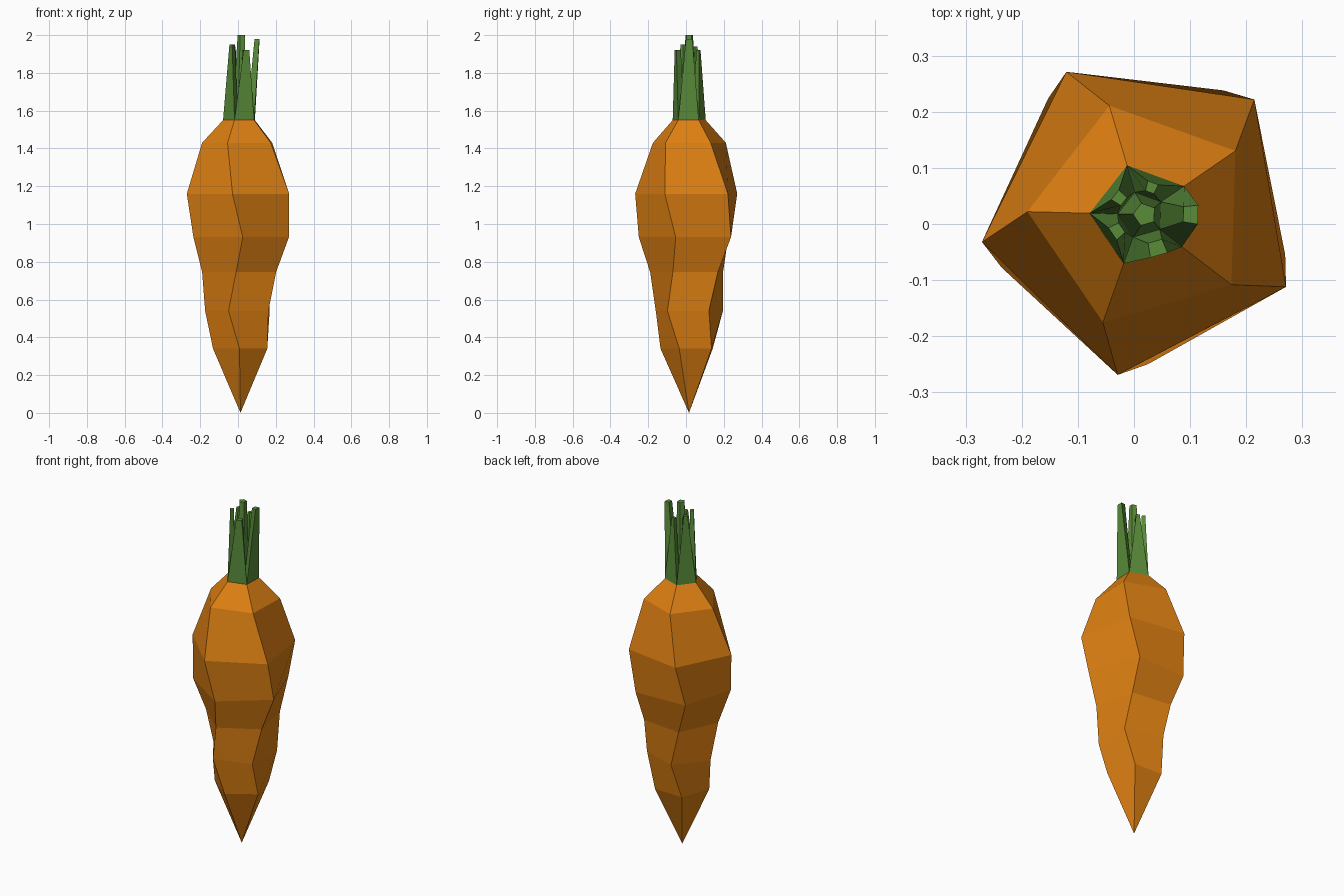
import bpy, bmesh
from math import cos, sin, radians
from mathutils import Vector

if "Cube" in bpy.data.objects:
    bpy.data.objects.remove(bpy.data.objects["Cube"])

SIDES = 5
AXIS = Vector((0.013, 0.016, 0))


def material(name, colour):
    mat = bpy.data.materials.new(name)
    mat.use_nodes = True
    mat.diffuse_color = colour
    mat.node_tree.nodes["Principled BSDF"].inputs["Base Color"].default_value = colour
    return mat


def finish(bm, name, mat):
    bmesh.ops.recalc_face_normals(bm, faces=bm.faces)
    mesh = bpy.data.meshes.new(name)
    bm.to_mesh(mesh)
    bm.free()
    mesh.materials.append(mat)
    obj = bpy.data.objects.new(name, mesh)
    bpy.context.collection.objects.link(obj)
    return obj


def polygon(radius, turn, z, centre=AXIS):
    angles = [radians(turn + k * 360 / SIDES) for k in range(SIDES)]
    return [Vector((centre.x + radius * cos(a), centre.y + radius * sin(a), z)) for a in angles]


def bridge(bm, lower, upper):
    n = len(lower)
    for k in range(n):
        j = (k + 1) % n
        bm.faces.new((lower[k], lower[j], upper[j], upper[k]))


def spike(name, base, top, mat):
    """Tapered stem from a base outline to a top outline."""
    bm = bmesh.new()
    lower = [bm.verts.new(p) for p in base]
    upper = [bm.verts.new(p) for p in top]
    bridge(bm, lower, upper)
    bm.faces.new(lower[::-1])
    bm.faces.new(upper)
    return finish(bm, name, mat)


orange = material("carrot orange", (0.73, 0.215, 0.006, 1))
green = material("stem green", (0.10, 0.265, 0.042, 1))

# Root: twisted five-sided rings (height, radius, turn) above a pointed tip
rings = [(0.34, 0.151, 52), (0.54, 0.187, 34.3), (0.745, 0.207, 47.6), (0.93, 0.266, 56.6),
         (1.16, 0.288, 45.6), (1.43, 0.203, 34.3), (1.55, 0.092, 34)]
bm = bmesh.new()
loops = [[bm.verts.new(p) for p in polygon(r, turn, z)] for z, r, turn in rings]
for lower, upper in zip(loops, loops[1:]):
    bridge(bm, lower, upper)
tip = bm.verts.new(AXIS)
for k in range(SIDES):
    bm.faces.new((tip, loops[0][(k + 1) % SIDES], loops[0][k]))
bm.faces.new(loops[-1])
finish(bm, "root", orange)

# Stems: one centre stem and one along each side of the crown
outer = polygon(0.092, 34, 1.55)
inner = polygon(0.042, 34, 1.55)
spike("centre_stem", inner, polygon(0.021, 34, 2.0, Vector((0.019, 0.017, 0))), green)

# Stem tops: centre x, y, z, half width, half depth
tops = [(0.031, 0.065, 1.92, 0.010, 0.009), (-0.026, 0.046, 1.94, 0.011, 0.010),
        (-0.030, -0.012, 1.95, 0.013, 0.010), (0.041, -0.043, 1.92, 0.016, 0.013),
        (0.101, 0.017, 1.98, 0.017, 0.013)]
for k, (x, y, z, w, d) in enumerate(tops):
    j = (k + 1) % SIDES
    along = (outer[j] - outer[k]).normalized()
    out = Vector((along.y, -along.x, 0))
    centre = Vector((x, y, z))
    top = [centre - along * w + out * d, centre + along * w + out * d,
           centre + along * w * 0.8 - out * d, centre - along * w * 0.8 - out * d]
    spike(f"side_stem_{k + 1}", [outer[k], outer[j], inner[j], inner[k]], top, green)
